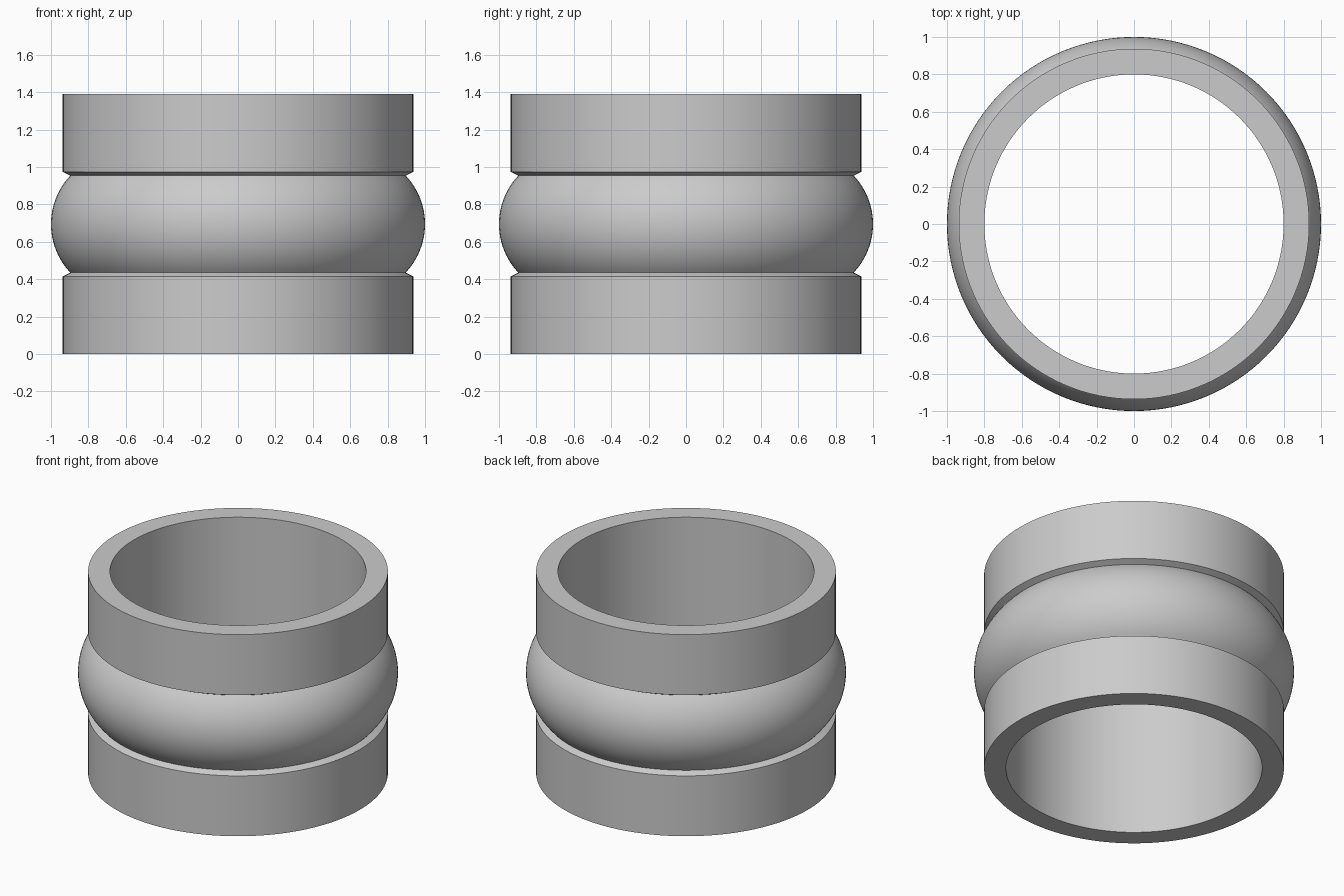
import bpy, bmesh, math

cube = bpy.data.objects.get("Cube")
if cube:
    bpy.data.objects.remove(cube, do_unlink=True)

HEIGHT = 1.39
MID = HEIGHT / 2
BORE, COLLAR, GROOVE, BULGE = 0.80, 0.937, 0.897, 1.0
GROOVE_Z, LIP_Z = 0.436, 0.416
SEGMENTS = 128
ARC_STEPS = 24

grey = bpy.data.materials.new("plain grey")
grey.use_nodes = True
colour = (0.6, 0.6, 0.6, 1)
grey.diffuse_color = colour
grey.node_tree.nodes["Principled BSDF"].inputs["Base Color"].default_value = colour


def bulge_arc():
    """Circular arc from the lower groove, over the widest ring, to the upper groove."""
    half, rise = MID - GROOVE_Z, BULGE - GROOVE
    radius = (half ** 2 + rise ** 2) / (2 * rise)
    sweep = math.asin(half / radius)
    for i in range(ARC_STEPS + 1):
        a = sweep * (2 * i / ARC_STEPS - 1)
        yield BULGE - radius + radius * math.cos(a), MID + radius * math.sin(a)


def lathe(name, profile):
    """Revolve a closed (radius, height) outline around the z axis."""
    bm = bmesh.new()
    verts = [bm.verts.new((r, 0, z)) for r, z in profile]
    edges = [bm.edges.new((v, verts[i - 1])) for i, v in enumerate(verts)]
    bmesh.ops.spin(bm, geom=verts + edges, cent=(0, 0, 0), axis=(0, 0, 1),
                   angle=math.tau, steps=SEGMENTS, use_merge=True)
    bmesh.ops.remove_doubles(bm, verts=bm.verts, dist=1e-5)
    bmesh.ops.recalc_face_normals(bm, faces=bm.faces)
    mesh = bpy.data.meshes.new(name)
    bm.to_mesh(mesh)
    bm.free()
    mesh.materials.append(grey)
    obj = bpy.data.objects.new(name, mesh)
    bpy.context.collection.objects.link(obj)
    bpy.ops.object.select_all(action="DESELECT")
    obj.select_set(True)
    bpy.context.view_layer.objects.active = obj
    bpy.ops.object.shade_smooth_by_angle(angle=math.radians(25))
    return obj


# Hollow ring: lower collar, rounded middle band, upper collar
lower = [(BORE, 0), (COLLAR, 0), (COLLAR, LIP_Z)]
upper = [(r, HEIGHT - z) for r, z in reversed(lower)]
lathe("banded_ring", lower + list(bulge_arc()) + upper)
